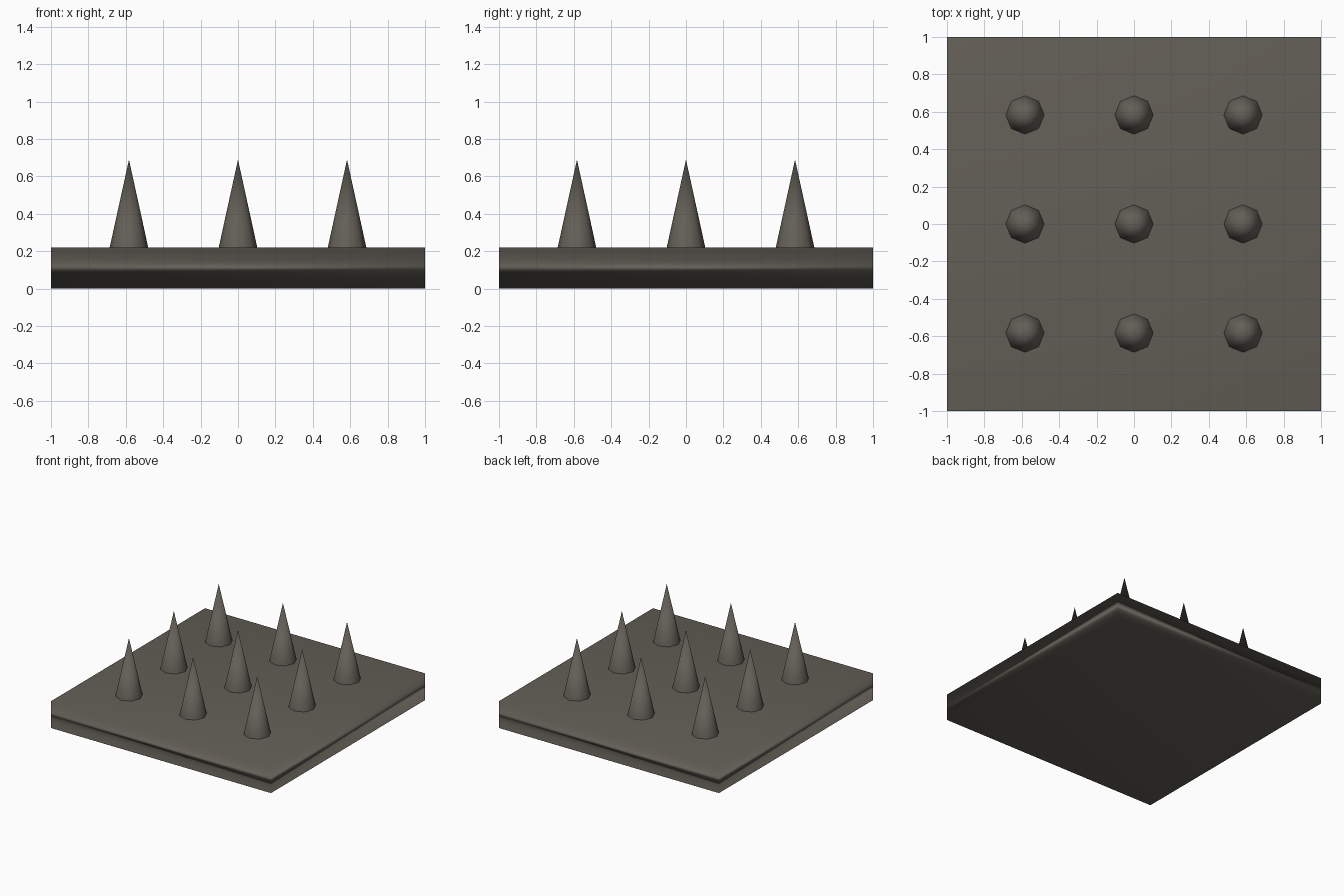
import bpy

if "Cube" in bpy.data.objects:
    bpy.data.objects.remove(bpy.data.objects["Cube"])

iron = bpy.data.materials.new("dark_iron")
iron.diffuse_color = (0.125, 0.115, 0.095, 1)
iron.use_nodes = True
iron.node_tree.nodes["Principled BSDF"].inputs["Base Color"].default_value = iron.diffuse_color

SLAB_TOP, TIP = 0.22, 0.69
SPACING, RADIUS = 0.583, 0.103


def finish(obj, name):
    obj.name = name
    obj.data.materials.append(iron)
    bpy.ops.object.shade_smooth()
    return obj


# Square base slab, smooth shaded with area-weighted normals
bpy.ops.mesh.primitive_cube_add(size=1, location=(0, 0, SLAB_TOP / 2))
slab = bpy.context.object
slab.scale = (2, 2, SLAB_TOP)
bpy.ops.object.transform_apply(location=False, rotation=False, scale=True)
finish(slab, "base_slab")
weighted = slab.modifiers.new("weighted_normals", "WEIGHTED_NORMAL")
weighted.mode = "FACE_AREA"

# Three by three grid of spikes
for row in (-1, 0, 1):
    for col in (-1, 0, 1):
        bpy.ops.mesh.primitive_cone_add(
            vertices=8, radius1=RADIUS, radius2=0, depth=TIP - SLAB_TOP,
            end_fill_type="NOTHING",
            location=(col * SPACING, row * SPACING, (SLAB_TOP + TIP) / 2))
        finish(bpy.context.object, f"spike_{row + 2}_{col + 2}")
